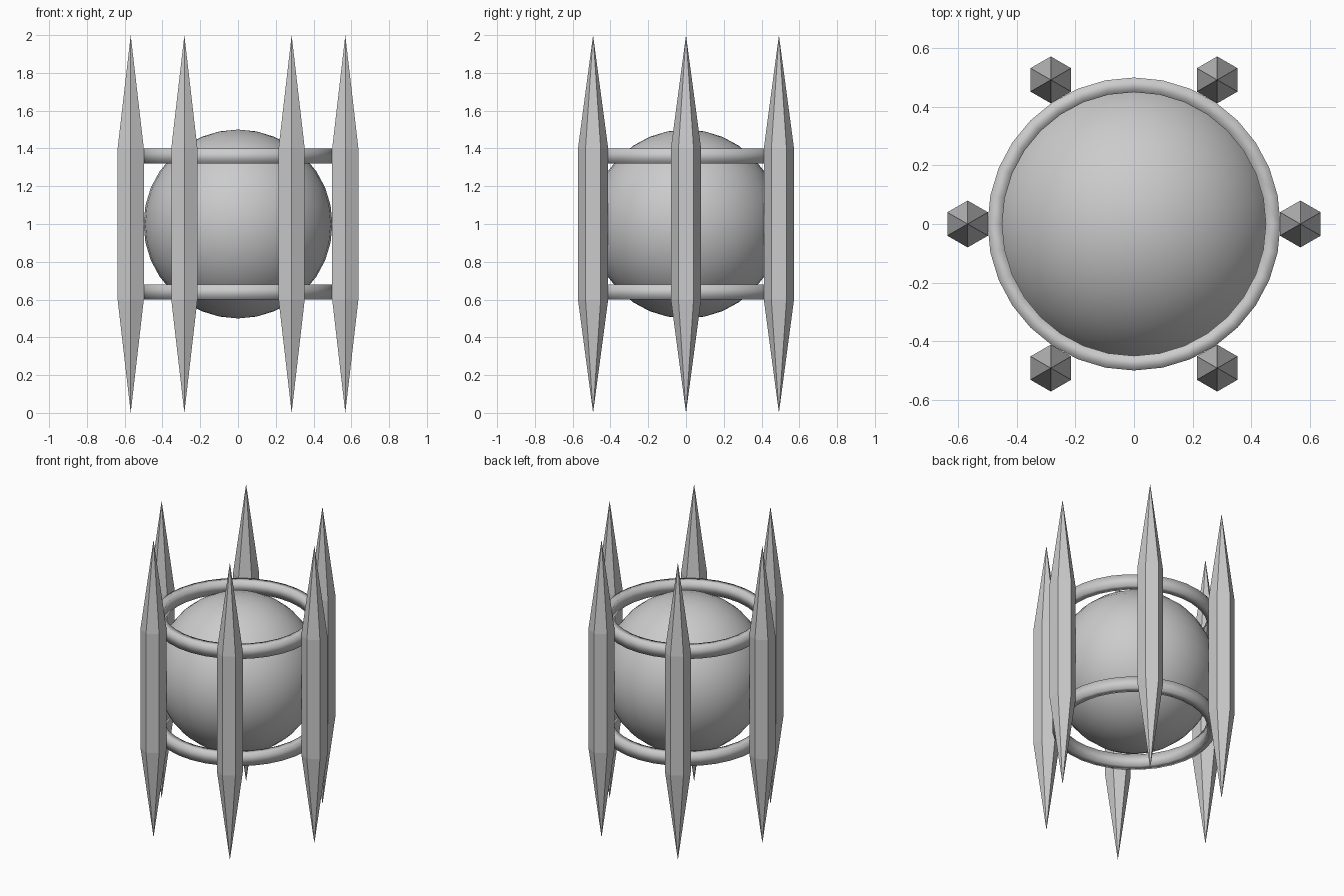
import bpy, bmesh
from math import cos, sin, pi

if "Cube" in bpy.data.objects:
    bpy.data.objects.remove(bpy.data.objects["Cube"])


def lathe(name, profile, sides, centre=(0, 0), start=0.0, closed=False, smooth=False):
    """Revolve (radius, z) points about a vertical axis; radius 0 makes a tip."""
    bm = bmesh.new()
    loops = []
    for r, z in profile:
        if r == 0:
            loops.append([bm.verts.new((*centre, z))] * sides)
        else:
            loops.append([bm.verts.new((centre[0] + r * cos(start + 2 * pi * i / sides),
                                        centre[1] + r * sin(start + 2 * pi * i / sides), z))
                          for i in range(sides)])
    pairs = list(zip(loops, loops[1:]))
    if closed:
        pairs.append((loops[-1], loops[0]))
    for a, b in pairs:
        for i in range(sides):
            j = (i + 1) % sides
            bm.faces.new(list(dict.fromkeys((a[i], a[j], b[j], b[i]))))
    bmesh.ops.recalc_face_normals(bm, faces=bm.faces)
    for f in bm.faces:
        f.smooth = smooth
    mesh = bpy.data.meshes.new(name)
    bm.to_mesh(mesh)
    bm.free()
    obj = bpy.data.objects.new(name, mesh)
    bpy.context.collection.objects.link(obj)
    return obj


# Central sphere
bpy.ops.mesh.primitive_uv_sphere_add(segments=32, ring_count=16, radius=0.5, location=(0, 0, 1))
bpy.context.object.name = "core_sphere"
bpy.ops.object.shade_smooth()

# Two flat bands, square in section but softly shaded
for name, z in (("lower_ring", 0.60), ("upper_ring", 1.32)):
    lathe(name, [(0.45, z), (0.5, z), (0.5, z + 0.08), (0.45, z + 0.08)], 32,
          closed=True, smooth=True)

# Six hexagonal spikes pointed at both ends, all facing the same way
for k in range(6):
    a = k * pi / 3
    lathe(f"spike_{k + 1}", [(0, 0), (0.08, 0.6), (0.08, 1.4), (0, 2)], 6,
          centre=(0.568 * cos(a), 0.568 * sin(a)), start=pi / 6)
